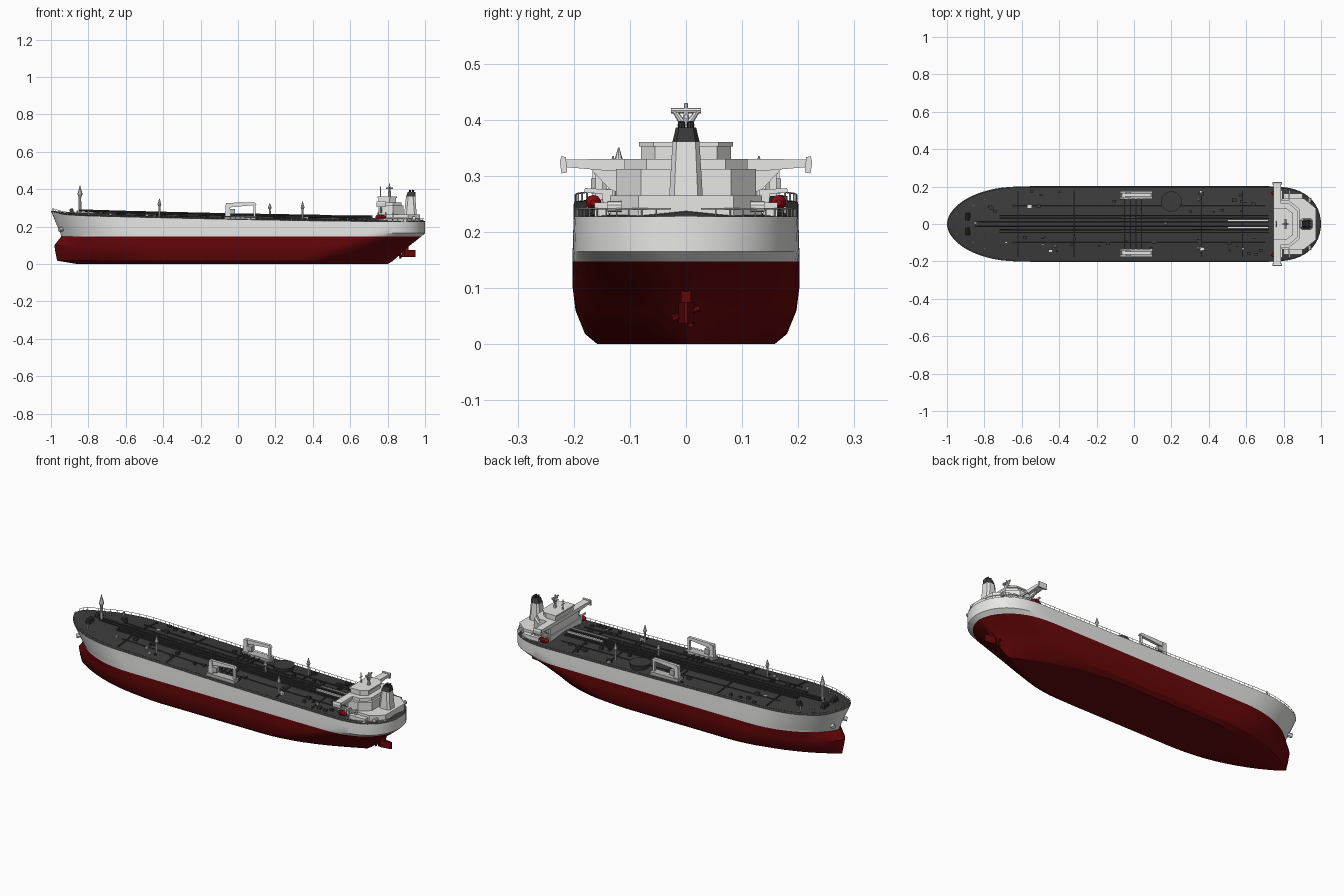
import bpy, bmesh, math, random
from mathutils import Vector

if "Cube" in bpy.data.objects:
    bpy.data.objects.remove(bpy.data.objects["Cube"])

random.seed(4)

def material(name, col):
    m = bpy.data.materials.new(name)
    m.diffuse_color = (*col, 1)
    m.use_nodes = True
    m.node_tree.nodes["Principled BSDF"].inputs["Base Color"].default_value = m.diffuse_color
    return m

RED = material("hull_red", (0.135, 0.002, 0.003))
WHITE = material("off_white", (0.8, 0.8, 0.79))
DARK = material("deck_charcoal", (0.045, 0.045, 0.046))
BOAT = material("lifeboat_red", (0.26, 0.004, 0.008))
GREY = material("pale_grey", (0.5, 0.5, 0.5))

def finish(name, bm, mats, smooth=None):
    bmesh.ops.recalc_face_normals(bm, faces=bm.faces)
    me = bpy.data.meshes.new(name)
    bm.to_mesh(me)
    bm.free()
    ob = bpy.data.objects.new(name, me)
    bpy.context.collection.objects.link(ob)
    for m in mats:
        me.materials.append(m)
    if smooth:
        bpy.context.view_layer.objects.active = ob
        ob.select_set(True)
        bpy.ops.object.shade_smooth_by_angle(angle=math.radians(smooth))
        ob.select_set(False)
    return ob

def prism(name, pts, axis, a, b, mat):
    """Extrude a 2D outline along an axis from a to b."""
    put = {"x": lambda p, d: (d, p[0], p[1]), "y": lambda p, d: (p[0], d, p[1]),
           "z": lambda p, d: (p[0], p[1], d)}[axis]
    bm = bmesh.new()
    r0 = [bm.verts.new(put(p, a)) for p in pts]
    r1 = [bm.verts.new(put(p, b)) for p in pts]
    bm.faces.new(r0)
    bm.faces.new(r1)
    for i in range(len(pts)):
        j = (i + 1) % len(pts)
        bm.faces.new((r0[i], r0[j], r1[j], r1[i]))
    return finish(name, bm, [mat])

def box(name, x0, x1, y0, y1, z0, z1, mat):
    return prism(name, [(x0, y0), (x1, y0), (x1, y1), (x0, y1)], "z", z0, z1, mat)

def add_rod(bm, p0, p1, r0, r1, n=8):
    p0, p1 = Vector(p0), Vector(p1)
    d = p1 - p0
    mtx = d.to_track_quat("Z", "Y").to_matrix().to_4x4()
    mtx.translation = (p0 + p1) / 2
    bmesh.ops.create_cone(bm, cap_ends=True, segments=n, radius1=r0, radius2=r1,
                          depth=d.length, matrix=mtx)

def rods(name, segs, mat, n=8):
    """One object from segments (start, end, radius, end radius)."""
    bm = bmesh.new()
    for s in segs:
        add_rod(bm, *s, n)
    return finish(name, bm, [mat], 35)

# Deck edge height along the ship
SHEER = [(-1, .283), (-.93, .264), (-.8, .257), (-.4, .247), (0, .238), (.4, .231), (.75, .227), (1, .227)]
def sheer(x):
    for (xa, za), (xb, zb) in zip(SHEER, SHEER[1:]):
        if x <= xb:
            return za + (zb - za) * max(0, x - xa) / (xb - xa)
    return SHEER[-1][1]

CAMBER = .02
def deck(x, y=0):
    return sheer(x) + CAMBER * (1 - min(1, abs(y) / .2))

# Waterlines: z, half breadth, bow x, bow length, bow power, stern x, stern length, exponent, power
LEVELS = [(0, .158, -.86, .50, .95, .80, .55, 2, 1.1),
          (.018, .180, -.967, .56, .9, .83, .50, 2, 1.0),
          (.06, .197, -.976, .50, .78, .875, .45, 2, .9),
          (.10, .202, -.982, .48, .74, .92, .38, 2, .75),
          (.147, .202, -.945, .41, .67, .98, .32, 2.5, .55),
          (.165, .202, -.95, .40, .63, 1.0, .31, 3, .5),
          (.2, .201, -.965, .39, .58, 1.0, .30, 3, .5),
          (None, .2, -1.0, .38, .53, 1.0, .30, 3, .5)]
N, MID = 14, 8

def station(level, i):
    z, B, xb, lb, qb, xs, ls, ps, qs = level
    if i <= N:
        t = math.cos(math.pi / 2 * i / N)
        x, y = xb + lb * (1 - t), B * (1 - t ** 2) ** qb
    elif i < N + MID:
        x, y = xb + lb + (xs - ls - xb - lb) * (i - N) / MID, B
    else:
        t = math.sin(math.pi / 2 * (i - N - MID) / N)
        x, y = xs - ls * (1 - t), B * max(0, 1 - t ** ps) ** qs
    return x, y, sheer(x) if z is None else z

# Hull: cross-sections lofted bow to stern, coloured by band
bm = bmesh.new()
rings = []
for i in range(2 * N + MID + 1):
    pts = [station(l, i) for l in LEVELS]
    x, y, z = pts[-1]
    mids = [(x, y * f, z + CAMBER * (y / .2) * (1 - abs(f))) for f in (-.5, 0, .5)]
    sec = [(px, -py, pz) for px, py, pz in pts] + mids + pts[::-1]
    rings.append([bm.verts.new(p) for p in sec])
L, S = len(LEVELS), len(rings[0])
for a, b in zip(rings, rings[1:]):
    for j in range(S):
        k = (j + 1) % S
        f = bm.faces.new((a[j], a[k], b[k], b[j]))
        lvl = j if j < L else S - 2 - j
        f.material_index = 2 if L - 1 <= j < L + 3 else (0 if lvl < 4 or j == S - 1 else 1)
bmesh.ops.remove_doubles(bm, verts=bm.verts, dist=1e-5)
bmesh.ops.dissolve_degenerate(bm, edges=bm.edges, dist=1e-5)
finish("hull", bm, [RED, WHITE, DARK], 25)

# Deck-edge railing
segs = []
for s in (-1, 1):
    edge = [station(LEVELS[-1], i) for i in range(1, 2 * N + MID)]
    tops = [Vector((x * .995, s * y * .985, z + .014)) for x, y, z in edge]
    for a, b in zip(tops, tops[1:]):
        segs.append((a, b, .0014, .0014))
        n = max(1, int((b - a).length / .025))
        for k in range(n):
            p = a.lerp(b, k / n)
            segs.append((p - Vector((0, 0, .016)), p, .0014, .0014))
rods("deck_railing", segs, WHITE, 4)

# Pipe bundle, side pipes and cross pipes
segs = []
def pipe(x0, x1, y, r, h):
    xs = [x0 + (x1 - x0) * k / 6 for k in range(7)]
    for a, b in zip(xs, xs[1:]):
        segs.append(((a, y, deck(a, y) + h), (b, y, deck(b, y) + h), r, r))
for y in (-.045, -.03, .03, .045):
    pipe(-.72, .72, y, .005, .006)
for y in (-.012, .012):
    pipe(-.85, .72, y, .006, .008)
for y in (-.1, .1):
    pipe(-.65, .7, y, .003, .003)
for x in (-.62, -.32, -.05, -.02, .01, .04, .36, .58):
    for s in (-1, 1):
        segs.append(((x, 0, deck(x) + .004), (x, s * .175, deck(x, .175) + .004), .004, .004))
rods("deck_pipes", segs, DARK, 6)
for s in (-1, 1):
    box("catwalk", .5, .72, s * .021 - .004, s * .021 + .004, .24, .262, WHITE)

# Small hatches and vents
for k in range(56):
    x, y = random.uniform(-.8, .7), random.choice((-1, 1)) * random.uniform(.065, .175)
    if x < -.65:
        y *= .6
    w, h = random.uniform(.005, .012), random.uniform(.006, .016)
    z = deck(x, y)
    box("deck_hatch", x - w, x + w, y - w * .7, y + w * .7, z - .006, z + h, WHITE if k % 9 == 0 else DARK)

# Forecastle winches, bollards and anchors
for s in (-1, 1):
    rods("anchor_winch", [((-.89, s * .02, .287), (-.89, s * .06, .287), .011, .011)], DARK, 10)
    box("winch_base", -.9, -.875, s * .04 - .022, s * .04 + .022, .255, .28, DARK)
    rods("anchor", [((-.93, s * .045, .19), (-.957, s * .06, .183), .012, .012)], WHITE, 8)
    rods("bollards", [((x, s * y, .255), (x, s * y, .285), .004, .004)
                      for x, y in ((-.95, .05), (-.86, .1), (-.8, .13))], WHITE)

# Round landing platform
rods("landing_platform", [((.2, .12, .238), (.2, .12, .264), .05, .055)], DARK, 20)

# Hose cranes and manifold trays on both sides
for s in (-1, 1):
    y = s * .155
    box("manifold_tray", -.075, .1, y - .022, y + .022, .235, .258, GREY)
    prism("crane_pedestal", [(-.07, .25), (-.038, .25), (-.045, .325), (-.065, .325)],
          "y", y - .012, y + .012, WHITE)
    prism("crane_jib", [(-.068, .31), (-.04, .303), (.085, .315), (.1, .318), (.09, .33), (-.05, .327)],
          "y", y - .008, y + .008, WHITE)
    box("crane_rest", .082, .094, y - .006, y + .006, .25, .318, WHITE)
    box("crane_cab", -.045, -.015, y - .014, y + .014, .268, .295, GREY)

# Spear-topped deck masts
def mast(name, x, y, top, r):
    z = deck(x, y) - .004
    h = top - z
    at = lambda f: (x, y, z + h * f)
    rods(name, [(at(0), at(.6), r, r * .8), (at(.55), at(.68), r * .8, r * 1.7),
                (at(.68), at(1), r * 1.7, r * .2)], WHITE)
mast("foremast", -.845, 0, .42, .008)
for x, y, top in ((-.42, -.12, .35), (.17, 0, .325), (.345, -.13, .335), (.345, .13, .335)):
    mast("deck_mast", x, y, top, .006)

# Accommodation tiers
def tier(name, x0, x1, x2, w0, w1, z0, z1):
    prism(name, [(x0, -w0), (x1, -w0), (x2, -w1), (x2, w1), (x1, w0), (x0, w0)], "z", z0, z1, WHITE)
tier("lower_house", .745, .91, .972, .135, .085, .225, .265)
tier("middle_house", .75, .83, .885, .125, .08, .262, .312)
tier("bridge_deck", .745, .83, .875, .11, .07, .31, .33)
tier("wheelhouse", .752, .81, .845, .08, .055, .33, .352)
tier("wheelhouse_roof", .747, .815, .85, .084, .058, .352, .36)

# Bridge wings with braces and end cabs, lifeboats and davits
for s in (-1, 1):
    prism("bridge_wing", [(s * .1, .312), (s * .13, .308), (s * .222, .316), (s * .222, .329), (s * .1, .33)],
          "x", .745, .785, WHITE)
    prism("wing_cab", [(s * .212, .306), (s * .222, .304), (s * .225, .325), (s * .222, .335), (s * .214, .333)],
          "x", .741, .79, WHITE)
    prism("wing_brace", [(s * .12, .27), (s * .135, .275), (s * .17, .312), (s * .12, .312)],
          "x", .76, .77, WHITE)
    rods("lifeboat", [((.735, s * .165, .252), (.75, s * .165, .252), .005, .014),
                      ((.75, s * .165, .252), (.775, s * .165, .252), .014, .014),
                      ((.775, s * .165, .252), (.79, s * .165, .252), .014, .005)], BOAT, 10)
    for x in (.75, .79, .83):
        prism("davit", [(s * .13, .225), (s * .145, .225), (s * .15, .268), (s * .182, .27), (s * .18, .278), (s * .13, .275)],
              "x", x - .004, x + .004, WHITE)
    box("stern_store", .8, .9, s * .15 - .013, s * .15 + .013, .225, .252, WHITE)
    rods("stern_winch", [((.94, s * .115, .245), (.94, s * .14, .245), .01, .01)], WHITE, 10)

# Funnel with dark top and exhausts
def loft_block(name, lo, hi, mat):
    bm = bmesh.new()
    v = []
    for x0, x1, w, z in (lo, hi):
        v.append([bm.verts.new(p) for p in ((x0, -w * .7, z), (x0 + .012, -w, z), (x1 - .012, -w, z), (x1, -w * .7, z),
                                            (x1, w * .7, z), (x1 - .012, w, z), (x0 + .012, w, z), (x0, w * .7, z))])
    bm.faces.new(v[0])
    bm.faces.new(v[1])
    for i in range(8):
        bm.faces.new((v[0][i], v[0][i - 1], v[1][i - 1], v[1][i]))
    finish(name, bm, [mat])
loft_block("funnel", (.885, .958, .032, .23), (.898, .948, .024, .36), WHITE)
loft_block("funnel_top", (.898, .948, .0242, .36), (.908, .948, .018, .386), DARK)
rods("exhausts", [((x, y, .38), (x + .004, y, .396), .006, .006) for x in (.917, .933) for y in (-.008, .008)], DARK)

# Radar mast and signal mast
rods("radar_mast", [((.81, 0, .355), (.81, 0, .43), .009, .003),
                    ((.81, 0, .385), (.81, -.022, .418), .007, .004),
                    ((.81, 0, .385), (.81, .022, .418), .007, .004),
                    ((.81, -.027, .416), (.81, .027, .416), .005, .005),
                    ((.79, 0, .405), (.83, 0, .405), .004, .004)], WHITE)
rods("signal_mast", [((.762, 0, .358), (.762, 0, .415), .004, .002),
                     ((.762, -.015, .39), (.762, .015, .39), .002, .002)], WHITE)

# Rudder, shaft and propeller
prism("rudder", [(.875, 0), (.89, -.013), (.95, -.003), (.95, .003), (.89, .013)], "z", .037, .075, RED)
prism("rudder_horn", [(.86, .07), (.91, .07), (.915, .12), (.85, .12)], "y", -.009, .009, RED)
rods("propeller_shaft", [((.8, 0, .05), (.872, 0, .055), .02, .008)], RED, 10)
for k in range(4):
    a = math.pi / 2 * k + .4
    rods("propeller_blade", [((.868, 0, .055), (.868, .026 * math.cos(a), .055 + .026 * math.sin(a)), .003, .007)], RED, 6)
